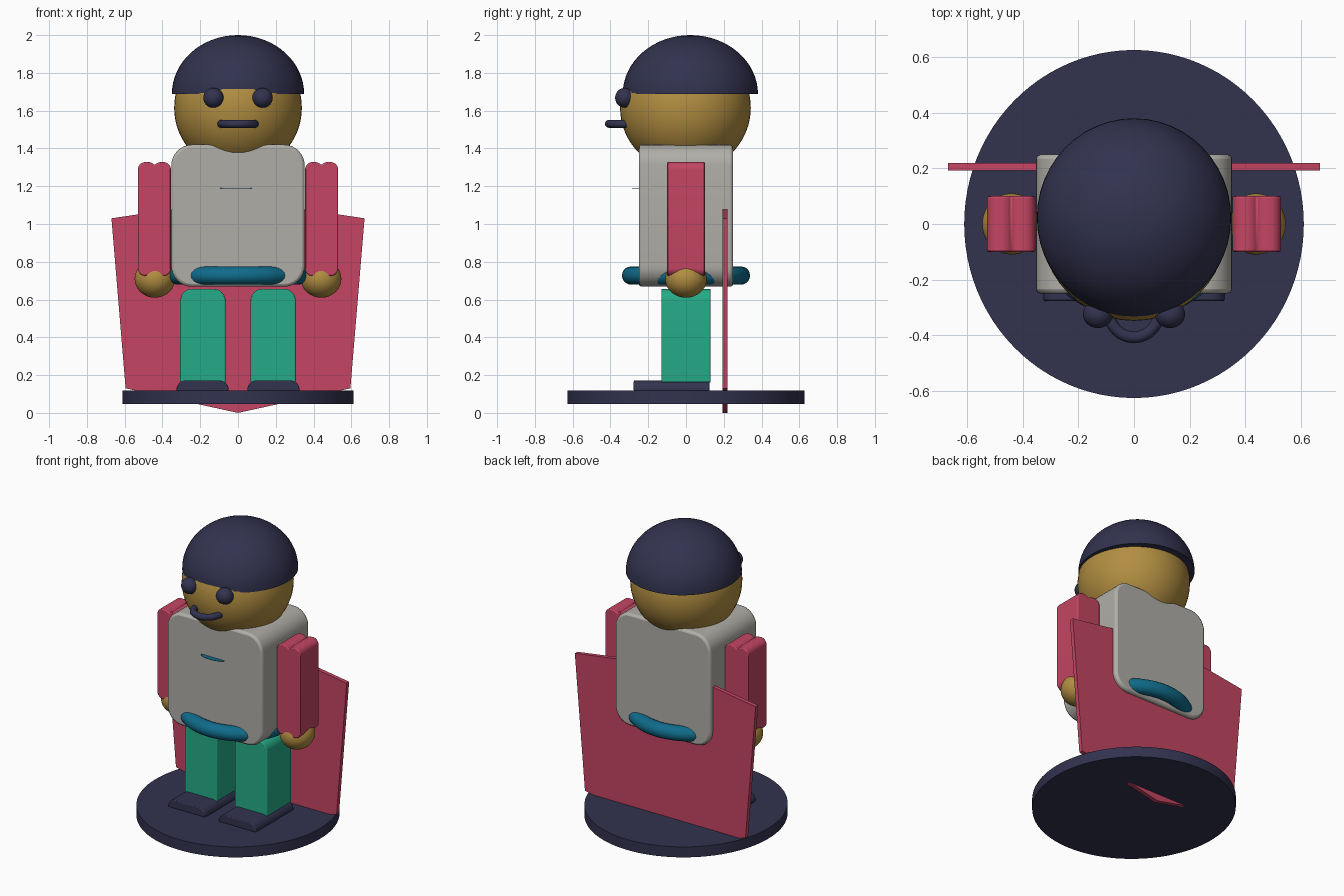
import bpy, bmesh
from math import sin, cos, pi, radians
from mathutils import Vector, Matrix

if "Cube" in bpy.data.objects:
    bpy.data.objects.remove(bpy.data.objects["Cube"])


def material(name, rgb):
    # 8-bit display colour to linear
    lin = [((c / 255 + 0.055) / 1.055) ** 2.4 for c in rgb] + [1]
    m = bpy.data.materials.new(name)
    m.use_nodes = True
    m.diffuse_color = lin
    m.node_tree.nodes["Principled BSDF"].inputs["Base Color"].default_value = lin
    return m


NAVY = material("dark navy", (50, 50, 79))
GOLD = material("golden skin", (178, 142, 65))
GREY = material("warm grey", (176, 174, 167))
RED = material("rose red", (195, 69, 98))
GREEN = material("green", (37, 171, 136))
TEAL = material("deep teal", (15, 107, 138))


def finish(bm, name, mat, bevel=0):
    bmesh.ops.recalc_face_normals(bm, faces=bm.faces)
    mesh = bpy.data.meshes.new(name)
    bm.to_mesh(mesh)
    bm.free()
    mesh.materials.append(mat)
    ob = bpy.data.objects.new(name, mesh)
    bpy.context.collection.objects.link(ob)
    if bevel:
        mod = ob.modifiers.new("soft edges", "BEVEL")
        mod.width, mod.segments = bevel, 2
        mod.limit_method, mod.angle_limit = "ANGLE", radians(50)
    bpy.ops.object.select_all(action="DESELECT")
    ob.select_set(True)
    bpy.context.view_layer.objects.active = ob
    bpy.ops.object.shade_smooth_by_angle(angle=radians(35))
    return ob


def prism(name, corners, y0, y1, mat, bevel=0):
    """Front outline of (x, z, corner radius), extruded along y."""
    bm = bmesh.new()
    pts = []
    for i, (x, z, r) in enumerate(corners):
        p = Vector((x, y0, z))
        if not r:
            pts.append(p)
            continue
        ends = [corners[i - 1], corners[(i + 1) % len(corners)]]
        a, b = [(Vector((e[0], y0, e[1])) - p).normalized() * r for e in ends]
        for k in range(9):
            t = k / 8 * pi / 2
            pts.append(p + a * (1 - sin(t)) + b * (1 - cos(t)))
    face = bm.faces.new([bm.verts.new(p) for p in pts])
    new = bmesh.ops.extrude_face_region(bm, geom=[face])["geom"]
    moved = [v for v in new if isinstance(v, bmesh.types.BMVert)]
    bmesh.ops.translate(bm, verts=moved, vec=(0, y1 - y0, 0))
    return finish(bm, name, mat, bevel)


def box(x0, x1, z0, z1, top, bottom):
    return [(x0, z0, bottom), (x1, z0, bottom), (x1, z1, top), (x0, z1, top)]


def ball(name, centre, radii, mat, dome=False):
    bm = bmesh.new()
    bmesh.ops.create_uvsphere(bm, u_segments=48, v_segments=32, radius=1)
    if dome:
        cut = bmesh.ops.bisect_plane(bm, geom=bm.verts[:] + bm.edges[:] + bm.faces[:],
                                     plane_co=(0, 0, 0), plane_no=(0, 0, 1), clear_inner=True)
        rim = [e for e in cut["geom_cut"] if isinstance(e, bmesh.types.BMEdge)]
        bmesh.ops.edgeloop_fill(bm, edges=rim)
    bm.transform(Matrix.Translation(centre) @ Matrix.Diagonal((*radii, 1)))
    return finish(bm, name, mat)


def ring(name, centre, major, minor, mat, stretch=1):
    bpy.ops.mesh.primitive_torus_add(location=centre, major_radius=major, minor_radius=minor,
                                     major_segments=64, minor_segments=20)
    ob = bpy.context.object
    ob.name, ob.scale.x = name, stretch
    ob.data.materials.append(mat)
    bpy.ops.object.shade_smooth()


def disc(name, centre, rx, ry, height, mat):
    bm = bmesh.new()
    bmesh.ops.create_cone(bm, cap_ends=True, segments=96, radius1=1, radius2=1, depth=1)
    bm.transform(Matrix.Translation(centre) @ Matrix.Diagonal((rx, ry, height, 1)))
    return finish(bm, name, mat)


# Stand and cape
disc("base_disc", (0, 0, 0.083), 0.612, 0.627, 0.07, NAVY)
cape = [(0, 0, 0), (0.595, 0.13, 0), (0.67, 1.03, 0), (0, 1.13, 0),
        (-0.67, 1.03, 0), (-0.595, 0.13, 0)]
prism("cape", cape, 0.193, 0.22, RED)

# Body, belt and the thin chest badge
prism("torso", box(-0.353, 0.353, 0.668, 1.42, 0.11, 0.11), -0.25, 0.25, GREY, 0.015)
ring("belt", (0, 0, 0.727), 0.291, 0.048, TEAL, 1.09)
disc("chest_badge", (-0.01, -0.25, 1.19), 0.085, 0.035, 0.002, TEAL)

# Head
ball("head", (0, -0.003, 1.615), (0.338, 0.346, 0.34), GOLD)
ball("hair", (0, 0.023, 1.688), (0.35, 0.358, 0.312), NAVY, dome=True)
ring("mouth", (0, -0.32, 1.53), 0.088, 0.021, NAVY)

# Paired parts
for s, side in ((1, "left"), (-1, "right")):
    def mirrored(corners):
        return [(s * x, z, r) for x, z, r in corners]

    ball(side + "_eye", (s * 0.13, -0.325, 1.668), (0.054, 0.05, 0.052), NAVY)
    arm = [(0.355, 0.725, 0.04), (0.53, 0.725, 0.04), (0.53, 1.328, 0.04),
           (0.46, 1.328, 0.015), (0.442, 1.312, 0), (0.424, 1.328, 0.015), (0.355, 1.328, 0.04)]
    prism(side + "_arm", mirrored(arm), -0.1, 0.1, RED, 0.006)
    ball(side + "_hand", (s * 0.44, 0, 0.71), (0.107, 0.11, 0.1), GOLD)
    prism(side + "_leg", mirrored(box(0.066, 0.306, 0.16, 0.657, 0.065, 0.01)),
          -0.13, 0.13, GREEN, 0.006)
    prism(side + "_foot", mirrored(box(0.049, 0.326, 0.115, 0.172, 0.05, 0)),
          -0.277, 0.125, NAVY, 0.006)
